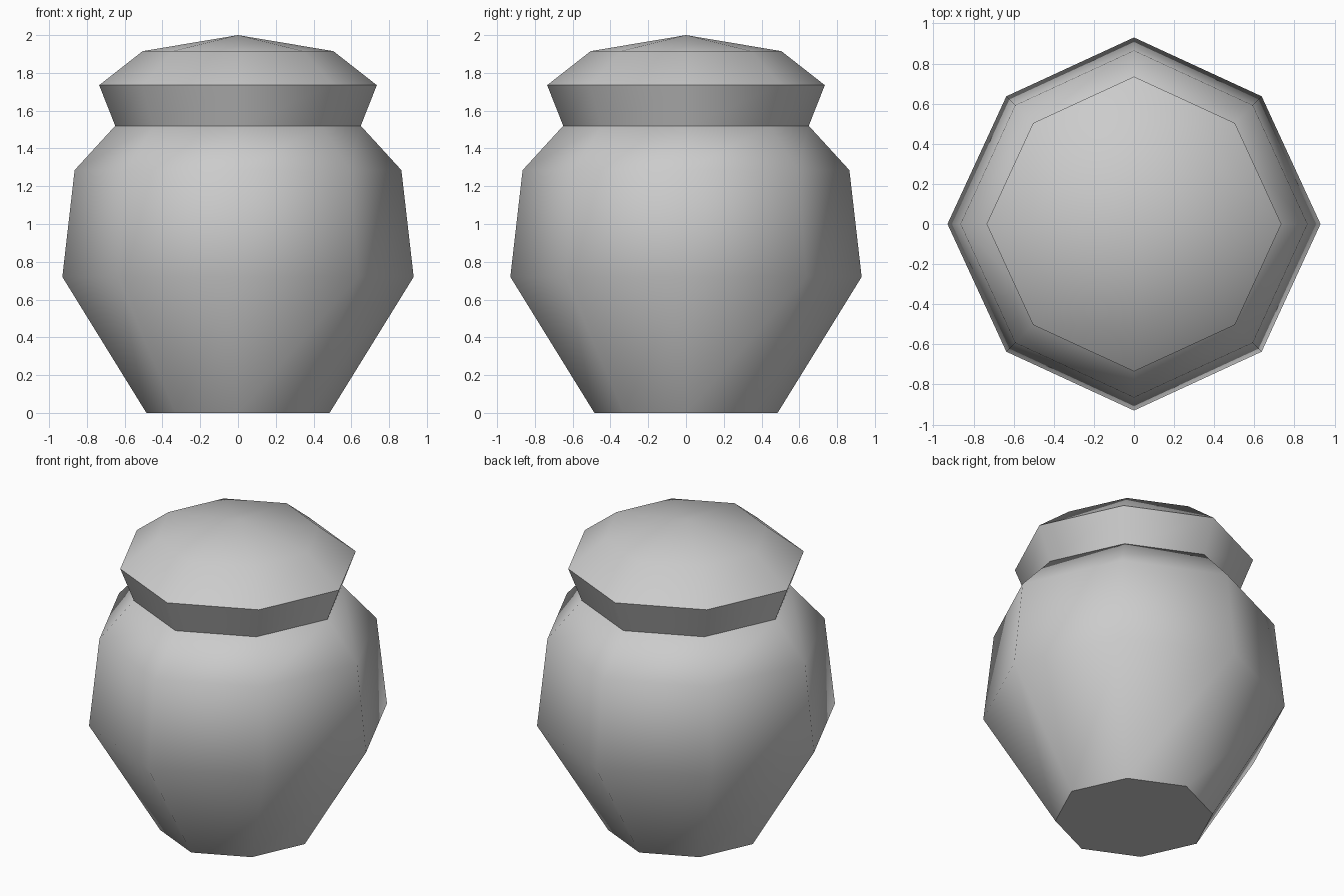
import bpy, bmesh, math

old = bpy.data.objects.get("Cube")
if old:
    bpy.data.objects.remove(old, do_unlink=True)

SIDES = 8
DIAGONAL = 0.968   # diagonal corners sit slightly inside the axis corners


def make_material(name, color):
    mat = bpy.data.materials.new(name)
    mat.use_nodes = True
    mat.diffuse_color = color
    mat.node_tree.nodes["Principled BSDF"].inputs["Base Color"].default_value = color
    return mat


def lathe(name, profile, mat):
    """Turn a (radius, height) profile into a closed eight-sided solid."""
    bm = bmesh.new()
    rings = []
    for radius, z in profile:
        if radius == 0:
            rings.append([bm.verts.new((0, 0, z))] * SIDES)
            continue
        ring = []
        for i in range(SIDES):
            a = math.tau * i / SIDES
            r = radius * (DIAGONAL if i % 2 else 1)
            ring.append(bm.verts.new((r * math.cos(a), r * math.sin(a), z)))
        rings.append(ring)
    for low, high in zip(rings, rings[1:]):
        for i in range(SIDES):
            j = (i + 1) % SIDES
            corners = [low[i], low[j], high[j], high[i]]
            bm.faces.new(list(dict.fromkeys(corners)))
    # Flat caps on open ends
    bm.faces.new(rings[0][::-1])
    if profile[-1][0] > 0:
        bm.faces.new(rings[-1])
    bmesh.ops.recalc_face_normals(bm, faces=bm.faces)
    mesh = bpy.data.meshes.new(name)
    bm.to_mesh(mesh)
    bm.free()
    mesh.materials.append(mat)
    obj = bpy.data.objects.new(name, mesh)
    bpy.context.collection.objects.link(obj)
    bpy.ops.object.select_all(action="DESELECT")
    obj.select_set(True)
    bpy.context.view_layer.objects.active = obj
    bpy.ops.object.shade_smooth_by_angle(angle=math.radians(55))
    return obj


clay = make_material("grey clay", (0.6, 0.6, 0.6, 1))

# Bulging pot body up to the neck
lathe("jar_body", [(0.485, 0), (0.93, 0.72), (0.865, 1.285), (0.65, 1.52)], clay)

# Flared lid with a low domed top
lathe("jar_lid", [(0.65, 1.52), (0.735, 1.735), (0.505, 1.915), (0, 2)], clay)
